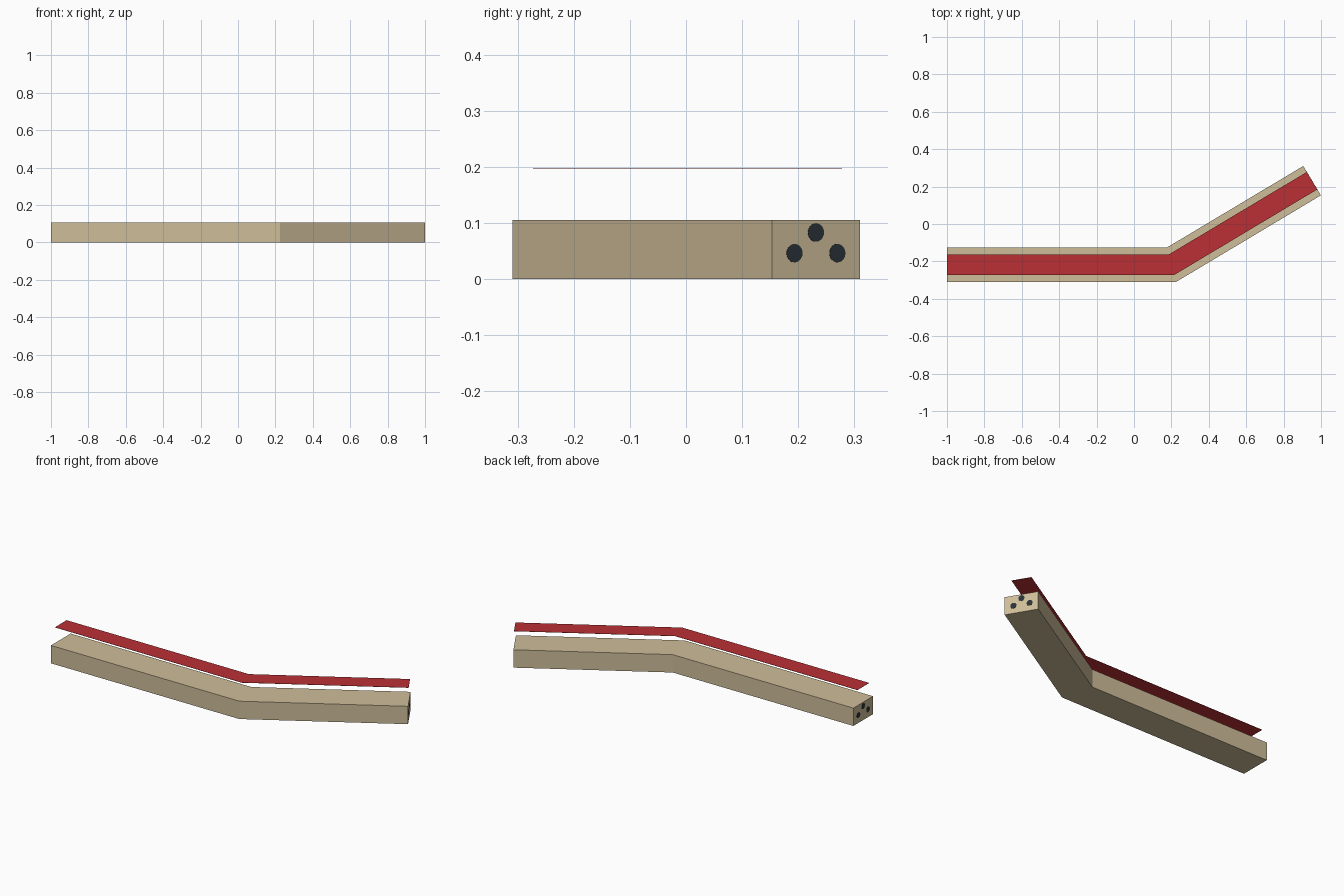
import bpy, bmesh, math
from mathutils import Vector

if "Cube" in bpy.data.objects:
    bpy.data.objects.remove(bpy.data.objects["Cube"])

def material(name, rgb):
    m = bpy.data.materials.new(name)
    m.diffuse_color = (*rgb, 1)
    m.use_nodes = True
    m.node_tree.nodes["Principled BSDF"].inputs["Base Color"].default_value = m.diffuse_color
    return m

SAND = material("sand", (0.62, 0.51, 0.32))
RED = material("warning_red", (0.49, 0.03, 0.034))
DARK = material("dark_grey", (0.025, 0.033, 0.04))

# Shared centre line of the trench: straight run, then a bend
PATH = [Vector((-1.0, -0.218)), Vector((0.2, -0.218)), Vector((0.952, 0.2315))]

def sweep(name, profile, mat, extend=0.0):
    """Sweep a (sideways, height) profile along PATH with a mitred bend."""
    dirs = [(b - a).normalized() for a, b in zip(PATH, PATH[1:])]
    normals = [Vector((-d.y, d.x)) for d in dirs]
    miter = (normals[0] + normals[1]).normalized()
    miter /= miter.dot(normals[0])
    stations = [(PATH[0] - dirs[0] * extend, normals[0]), (PATH[1], miter),
                (PATH[2] + dirs[1] * extend, normals[1])]
    bm = bmesh.new()
    rings = [[bm.verts.new((*(p + n * s), z)) for s, z in profile] for p, n in stations]
    count = len(profile)
    for r0, r1 in zip(rings, rings[1:]):
        for i in range(count):
            j = (i + 1) % count
            bm.faces.new((r0[i], r0[j], r1[j], r1[i]))
    bm.faces.new(rings[0])
    bm.faces.new(rings[-1][::-1])
    bmesh.ops.recalc_face_normals(bm, faces=bm.faces)
    mesh = bpy.data.meshes.new(name)
    bm.to_mesh(mesh)
    bm.free()
    mesh.materials.append(mat)
    ob = bpy.data.objects.new(name, mesh)
    bpy.context.collection.objects.link(ob)
    return ob

def rect(half, z0, z1):
    return [(-half, z0), (half, z0), (half, z1), (-half, z1)]

def circle(s, z, r, n=24):
    return [(s + r * math.cos(math.tau * i / n), z + r * math.sin(math.tau * i / n))
            for i in range(n)]

# Sand bedding and the warning tape floating above it
sweep("sand_bedding", rect(0.0915, 0.0, 0.105), SAND)
sweep("warning_tape", rect(0.0545, 0.1965, 0.1975), RED)

# Three cables in a triangle, ends just showing at both end faces
for label, s, z in (("left", 0.0445, 0.046), ("right", -0.0445, 0.046), ("top", 0.0, 0.083)):
    sweep("cable_" + label, circle(s, z, 0.0165), DARK, extend=0.0006)
